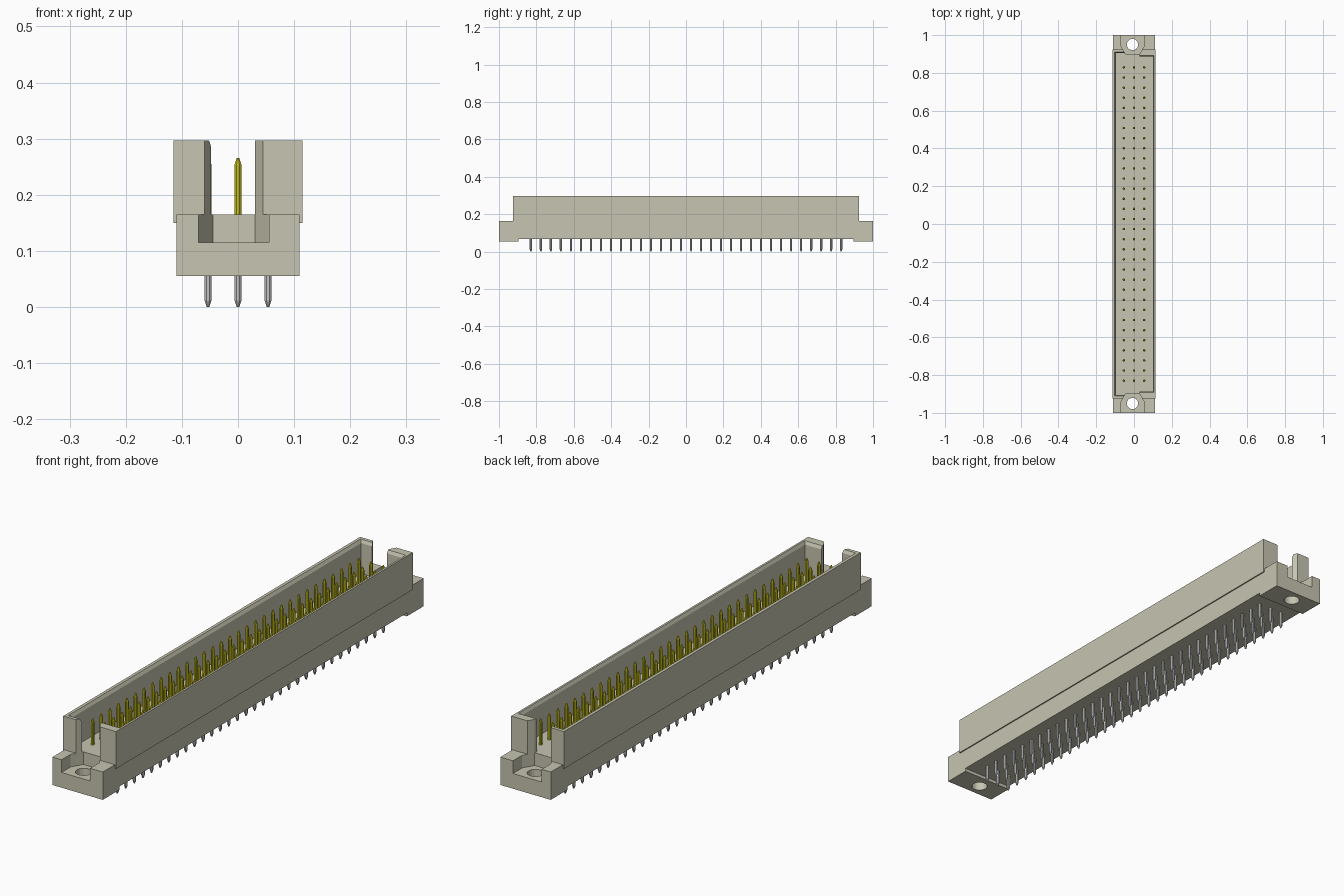
import bpy, bmesh, math

if "Cube" in bpy.data.objects:
    bpy.data.objects.remove(bpy.data.objects["Cube"])


def material(name, color):
    m = bpy.data.materials.new(name)
    m.use_nodes = True
    m.diffuse_color = (*color, 1)
    m.node_tree.nodes["Principled BSDF"].inputs["Base Color"].default_value = (*color, 1)
    return m


beige = material("beige plastic", (0.57, 0.56, 0.44))
gold = material("gold contact", (0.58, 0.53, 0.01))
silver = material("silver lead", (0.55, 0.55, 0.55))


def loft(bm, rings):
    """Closed solid through rings of 3D points."""
    rows = [[bm.verts.new(p) for p in ring] for ring in rings]
    n = len(rows[0])
    bm.faces.new(rows[0][::-1])
    bm.faces.new(rows[-1])
    for a, b in zip(rows, rows[1:]):
        for i in range(n):
            j = (i + 1) % n
            bm.faces.new((a[i], a[j], b[j], b[i]))


def finish(name, bm, mat):
    bmesh.ops.recalc_face_normals(bm, faces=bm.faces[:])
    me = bpy.data.meshes.new(name)
    bm.to_mesh(me)
    bm.free()
    me.materials.append(mat)
    ob = bpy.data.objects.new(name, me)
    bpy.context.collection.objects.link(ob)
    return ob


def prism(name, plan, z0, z1):
    bm = bmesh.new()
    loft(bm, [[(x, y, z) for x, y in plan] for z in (z0, z1)])
    return finish(name, bm, beige)


def rect(x0, x1, y0, y1):
    return [(x0, y0), (x1, y0), (x1, y1), (x0, y1)]


def combine(target, tool, operation):
    mod = target.modifiers.new(tool.name, "BOOLEAN")
    mod.operation, mod.solver, mod.object = operation, "EXACT", tool
    bpy.context.view_layer.objects.active = target
    bpy.ops.object.modifier_apply(modifier=mod.name)
    bpy.data.objects.remove(tool)


# Housing: flanged base joined to the wider shroud block
housing = prism("housing", rect(-0.11, 0.11, -1, 1), 0.055, 0.165)
combine(housing, prism("shroud", rect(-0.115, 0.115, -0.925, 0.925), 0.15, 0.297), "UNION")

# Stepped pin cavity with a chamfered rim
bm = bmesh.new()
rings = []
for z, grow in ((0.165, 0), (0.285, 0), (0.303, 0.013)):
    left, right = -0.096 - grow * 0.8, 0.101 + grow * 0.7
    long, short = 0.905 + grow * 0.7, 0.886 + grow * 0.7
    rings.append([(x, y, z) for x, y in (
        (left, -long), (0, -long), (0, -short), (right, -short),
        (right, short), (0, short), (0, long), (left, long))])
loft(bm, rings)
combine(housing, finish("cavity", bm, beige), "DIFFERENCE")

# Shallow recess under the housing
combine(housing, prism("under_recess", rect(-0.2, 0.2, -0.895, 0.895), 0.0, 0.068), "DIFFERENCE")

# Tapered end notches, wall gaps and screw holes at both ends
notch = [(-0.07, 1.05), (-0.07, 0.943), (-0.045, 0.9), (0.03, 0.9), (0.055, 0.943), (0.055, 1.05)]
gap = [(-0.045, 0.902), (-0.043, 0.86), (0.03, 0.86), (0.03, 0.902)]
hole = [(-0.008 + 0.03 * math.cos(i * math.tau / 24), 0.95 + 0.03 * math.sin(i * math.tau / 24))
        for i in range(24)]
for s in (-1, 1):
    for name, plan, z0, z1 in (("notch", notch, 0.115, 0.4),
                               ("gap", gap, 0.1651, 0.41),
                               ("screw_hole", hole, 0.0, 0.2)):
        combine(housing, prism(name, [(x, s * y) for x, y in plan], z0, z1), "DIFFERENCE")


# Three rows of pins: gold above the floor, silver below
def pins(name, levels, mat):
    bm = bmesh.new()
    for row in (-1, 0, 1):
        for k in range(32):
            cx, cy = row * 0.0535, (k - 15.5) * 0.0535
            angles = [(i + 0.5) * math.tau / 8 for i in range(8)]
            loft(bm, [[(cx + r * math.cos(a), cy + r * math.sin(a), z) for a in angles]
                      for z, r in levels])
    return finish(name, bm, mat)


pins("contact_pins", ((0.16, 0.0068), (0.253, 0.0068), (0.266, 0.0025)), gold)
pins("solder_pins", ((0.0, 0.0025), (0.012, 0.0068), (0.075, 0.0068)), silver)
